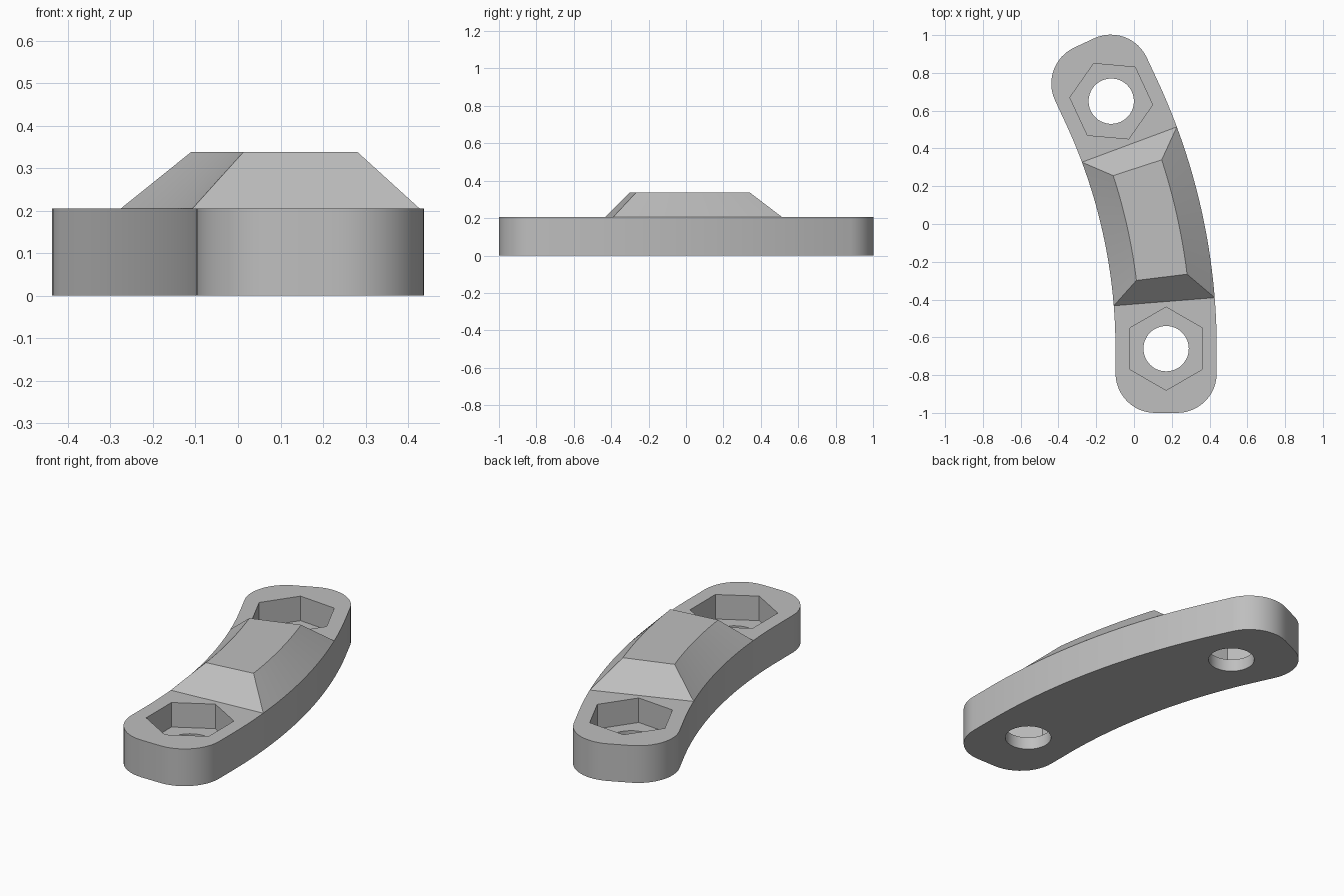
import bpy, bmesh
from math import radians, degrees, sin, cos, pi

cube = bpy.data.objects.get("Cube")
if cube:
    bpy.data.objects.remove(cube)

# Main dimensions
CX, CY, R = -2.93, -0.66, 3.10      # centre and radius of the bend
TURN = 25                           # bend angle in degrees
HALF, OVERHANG, CORNER = 0.268, 0.34, 0.21
THICK, POCKET_FLOOR, TOP = 0.205, 0.07, 0.338

grey = bpy.data.materials.new("light grey")
grey.use_nodes = True
colour = (0.52, 0.52, 0.52, 1)
grey.diffuse_color = colour
grey.node_tree.nodes["Principled BSDF"].inputs["Base Color"].default_value = colour


def polar(radius, angle):
    a = radians(angle)
    return CX + radius * cos(a), CY + radius * sin(a)


def end_point(angle, u, d):
    """Point at u outward from the bend and d along it, seen from the hole at angle."""
    a = radians(angle)
    x, y = polar(R, angle)
    return x + u * cos(a) - d * sin(a), y + u * sin(a) + d * cos(a)


def arc(radius, start, end, steps):
    return [polar(radius, start + (end - start) * i / steps) for i in range(steps + 1)]


def finish(name, bm):
    bmesh.ops.recalc_face_normals(bm, faces=bm.faces)
    mesh = bpy.data.meshes.new(name)
    bm.to_mesh(mesh)
    bm.free()
    mesh.materials.append(grey)
    obj = bpy.data.objects.new(name, mesh)
    bpy.context.collection.objects.link(obj)
    return obj


def prism(name, outline, z0, z1):
    bm = bmesh.new()
    base = bm.faces.new([bm.verts.new((x, y, z0)) for x, y in outline])
    top = bmesh.ops.extrude_face_region(bm, geom=[base], use_keep_orig=True)["geom"]
    verts = [g for g in top if isinstance(g, bmesh.types.BMVert)]
    bmesh.ops.translate(bm, verts=verts, vec=(0, 0, z1 - z0))
    return finish(name, bm)


def smooth(obj):
    bpy.ops.object.select_all(action='DESELECT')
    obj.select_set(True)
    bpy.context.view_layer.objects.active = obj
    bpy.ops.object.shade_smooth_by_angle(angle=radians(25))


def rounded_end(angle, way):
    """Two rounded corners, running counter-clockwise around the end."""
    points = []
    for side in (way, -way):
        first = (0 if way > 0 else pi) if side == way else (pi / 2 if way > 0 else 1.5 * pi)
        for i in range(13):
            t = first + pi / 2 * i / 12
            u = side * (HALF - CORNER) + CORNER * cos(t)
            d = way * (OVERHANG - CORNER) + CORNER * sin(t)
            points.append(end_point(angle, u, d))
    return points


# Curved link body with rounded ends
outline = (arc(R + HALF, 0, TURN, 32) + rounded_end(TURN, 1)
           + arc(R - HALF, TURN, 0, 32) + rounded_end(0, -1))
body = prism("curved_body", outline, 0, THICK)


# Bolt hole and hexagonal nut pocket at each end
def polygon(angle, radius, sides):
    return [end_point(angle, radius * sin(2 * pi * i / sides), radius * cos(2 * pi * i / sides))
            for i in range(sides)]


cutters = []
for angle, label in ((0, "front"), (TURN, "back")):
    cutters.append(prism(label + "_hole_cutter", polygon(angle, 0.12, 48), -0.1, 0.3))
    cutters.append(prism(label + "_nut_pocket_cutter", polygon(angle, 0.22, 6), POCKET_FLOOR, 0.35))
for cutter in cutters:
    cutter.hide_render = True
    cut = body.modifiers.new(cutter.name, 'BOOLEAN')
    cut.operation = 'DIFFERENCE'
    cut.solver = 'EXACT'
    cut.object = cutter

# Apply the cuts and discard the cutters
bpy.context.view_layer.update()
cut_mesh = bpy.data.meshes.new_from_object(
    body.evaluated_get(bpy.context.evaluated_depsgraph_get()))
body.modifiers.clear()
body.data = cut_mesh
for cutter in cutters:
    bpy.data.objects.remove(cutter)
smooth(body)

# Raised rib with sloping sides, following the bend
STEPS = 24
bm = bmesh.new()


def rib_row(half, inset, z):
    start, end = 4.6 + inset, TURN - 4.6 - inset
    return [[bm.verts.new((x, y, z)) for x, y in arc(R + s * half, start, end, STEPS)]
            for s in (-1, 1)]


low_in, low_out = rib_row(HALF, 0, THICK)
high_in, high_out = rib_row(0.135, 2.4, TOP)
for a, b in ((low_in, high_in), (high_in, high_out), (high_out, low_out)):
    for i in range(STEPS):
        bm.faces.new((a[i], b[i], b[i + 1], a[i + 1]))
for i in (0, STEPS):
    bm.faces.new((low_in[i], high_in[i], high_out[i], low_out[i]))
smooth(finish("raised_rib", bm))
